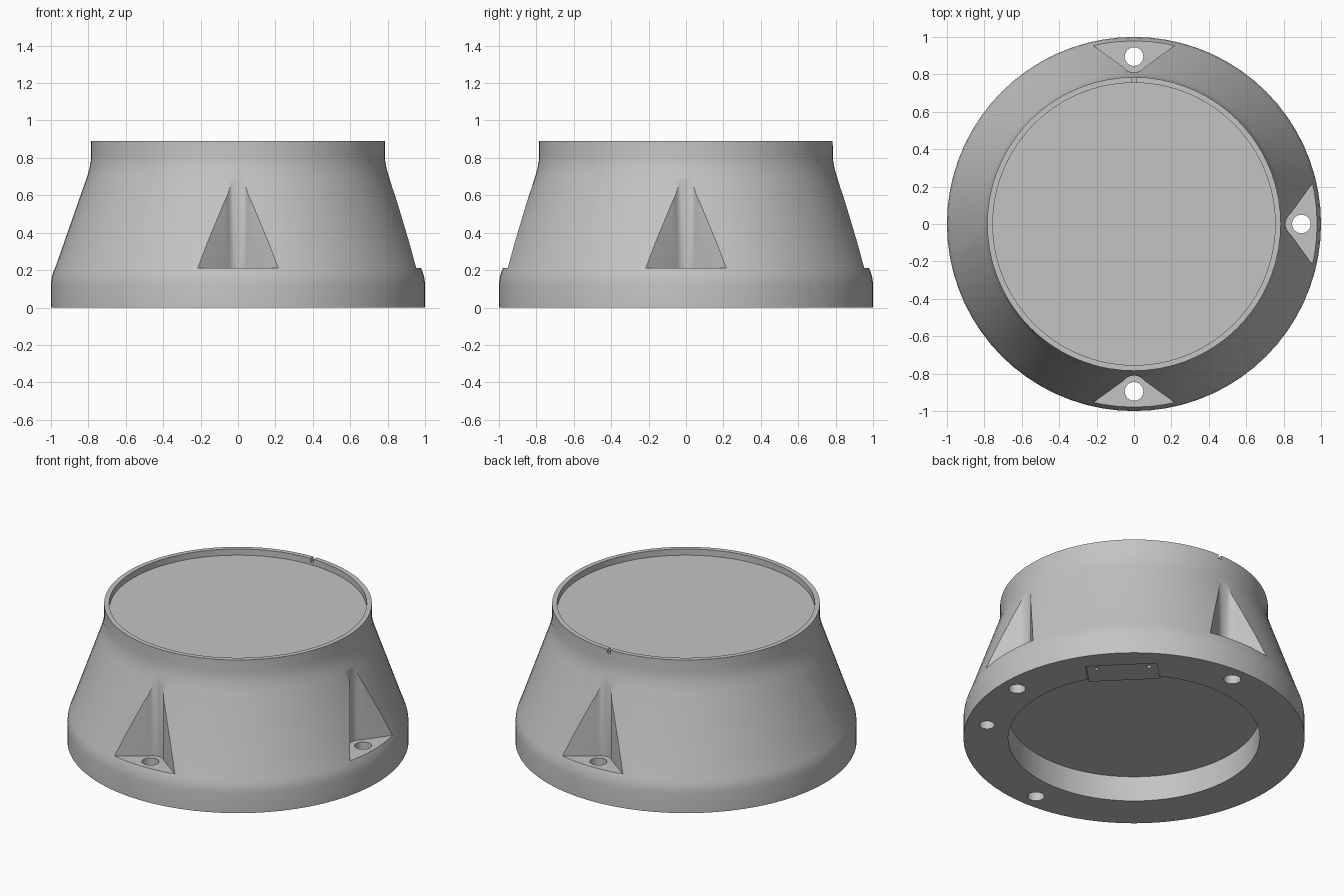
import bpy
import bmesh
from math import sin, cos, pi, radians
from mathutils import Matrix, Vector

cube = bpy.data.objects.get("Cube")
if cube:
    bpy.data.objects.remove(cube, do_unlink=True)

SIDES = 72


def make_object(name, bm):
    bmesh.ops.recalc_face_normals(bm, faces=bm.faces)
    mesh = bpy.data.meshes.new(name)
    bm.to_mesh(mesh)
    bm.free()
    ob = bpy.data.objects.new(name, mesh)
    bpy.context.collection.objects.link(ob)
    return ob


def lathe(name, profile):
    """Revolve a radius/height profile and cap both ends."""
    bm = bmesh.new()
    rings = [[bm.verts.new((r * cos(2 * pi * i / SIDES), r * sin(2 * pi * i / SIDES), z))
              for i in range(SIDES)] for r, z in profile]
    for a, b in zip(rings, rings[1:]):
        for i in range(SIDES):
            j = (i + 1) % SIDES
            bm.faces.new((a[i], a[j], b[j], b[i]))
    bm.faces.new(rings[0])
    bm.faces.new(rings[-1])
    return make_object(name, bm)


def prism(name, outline, low, high, matrix=Matrix()):
    """Extrude a 2D outline along z, then place it."""
    bm = bmesh.new()
    face = bm.faces.new([bm.verts.new((x, y, low)) for x, y in outline])
    top = bmesh.ops.extrude_face_region(bm, geom=[face])["geom"]
    moved = [v for v in top if isinstance(v, bmesh.types.BMVert)]
    bmesh.ops.translate(bm, verts=moved, vec=(0, 0, high - low))
    bm.transform(matrix)
    return make_object(name, bm)


def arc(cx, cy, r, start, end, steps):
    return [(cx + r * cos(radians(start + (end - start) * i / steps)),
             cy + r * sin(radians(start + (end - start) * i / steps)))
            for i in range(steps + 1)]


def box(x0, x1, y0, y1):
    return [(x0, y0), (x1, y0), (x1, y1), (x0, y1)]


def turn(degrees):
    return Matrix.Rotation(radians(degrees), 4, "Z")


def combine(target, tool, operation="DIFFERENCE"):
    """Bake a boolean into the target and discard the tool."""
    mod = target.modifiers.new("cut", "BOOLEAN")
    mod.operation = operation
    mod.solver = "EXACT"
    mod.object = tool
    graph = bpy.context.evaluated_depsgraph_get()
    graph.update()
    mesh = bpy.data.meshes.new_from_object(target.evaluated_get(graph))
    target.modifiers.clear()
    target.data = mesh
    bpy.data.objects.remove(tool, do_unlink=True)


# Housing: cavity, base ring, tapered wall, collar and shallow top recess
housing = lathe("housing", [
    (0.738, 0.163), (0.738, 0), (1, 0), (1, 0.13), (0.995, 0.165),
    (0.985, 0.195), (0.973, 0.225), (0.81, 0.69), (0.796, 0.735),
    (0.788, 0.775), (0.785, 0.81), (0.785, 0.89), (0.755, 0.89), (0.755, 0.85)])

# Cable clamp ledge inside the cavity
diagonal = turn(45)
combine(housing, prism("clamp_ledge", box(0.62, 0.8, -0.21, 0.21), 0.02, 0.18, diagonal), "UNION")
combine(housing, prism("clamp_recess", box(0.5, 0.86, -0.21, 0.21), -0.1, 0.035, diagonal))
for side in (-1, 1):
    combine(housing, prism("clamp_screw_hole", arc(0.765, side * 0.155, 0.014, 0, 330, 11),
                           -0.1, 0.1, diagonal))

# Arched cable slot running out through the base ring
arch = arc(0, 0.073, 0.067, 0, 180, 16) + [(-0.067, -0.1), (0.067, -0.1)]
radial = Matrix((Vector((0, 0, 1, 0)), Vector((1, 0, 0, 0)),
                 Vector((0, 1, 0, 0)), Vector((0, 0, 0, 1))))
combine(housing, prism("cable_slot", arch, 0.5, 1.2, diagonal @ radial))

# Four V-shaped bolt pockets with through holes
wedge = [(1.15, -0.49)] + arc(0.878, 0, 0.068, 234, 126, 8) + [(1.15, 0.49)]
for angle in range(0, 360, 90):
    combine(housing, prism("bolt_pocket", wedge, 0.21, 1.1, turn(angle)))
    combine(housing, prism("bolt_hole", arc(0.895, 0, 0.05, 0, 345, 23), -0.1, 0.3, turn(angle)))

# Blind holes in the underside
for angle in (-30, 120):
    combine(housing, prism("blind_hole", arc(0.875, 0, 0.045, 0, 345, 23), -0.1, 0.16, turn(angle)))

# Small index notch in the back of the rim
combine(housing, prism("rim_notch", box(-0.011, 0.011, 0.74, 0.82), 0.865, 0.95))

# Finish
grey = bpy.data.materials.new("light grey")
grey.use_nodes = True
colour = (0.55, 0.55, 0.55, 1)
grey.diffuse_color = colour
grey.node_tree.nodes["Principled BSDF"].inputs["Base Color"].default_value = colour
housing.data.materials.clear()
housing.data.materials.append(grey)
for face in housing.data.polygons:
    face.material_index = 0
bpy.ops.object.select_all(action="DESELECT")
housing.select_set(True)
bpy.context.view_layer.objects.active = housing
bpy.ops.object.shade_smooth_by_angle(angle=radians(30))
